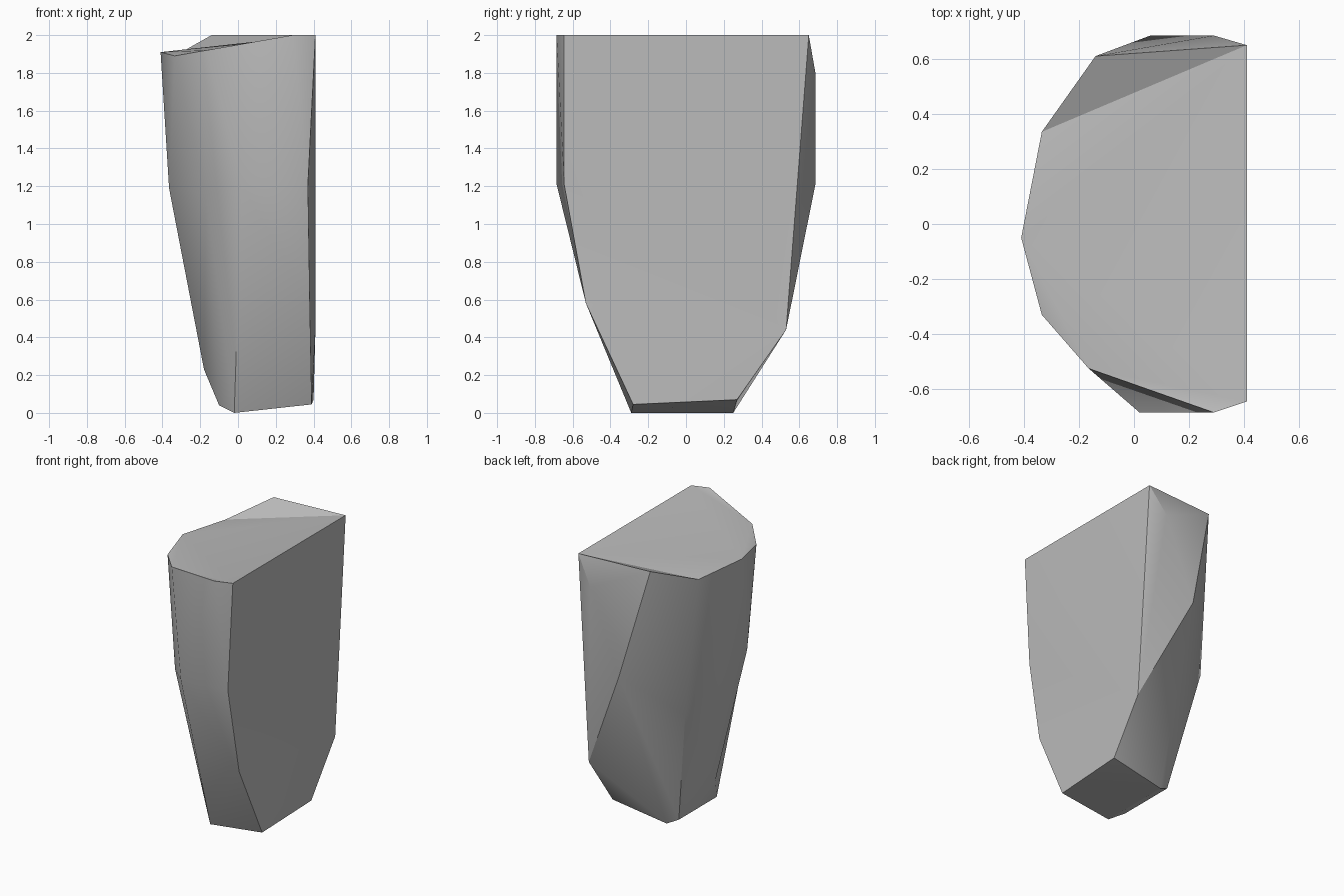
import bpy
import bmesh
import math
from mathutils import Vector

old = bpy.data.objects.get("Cube")
if old:
    bpy.data.objects.remove(old, do_unlink=True)

# Corners of the stone shard, each under one letter
corners = {
    # upper rim
    "a": (.41, .65, 2), "b": (-.14, .61, 2), "c": (-.335, .335, 1.89),
    "d": (-.41, -.05, 1.91), "e": (-.335, -.33, 1.89), "f": (-.165, -.525, 1.92),
    "g": (.29, -.685, 2), "h": (.41, -.645, 2),
    # shoulders and waist
    "k": (.29, .685, 1.8), "r": (.06, .685, 1.21), "t": (-.26, .38, .9),
    "v": (-.365, -.18, 1.19), "y": (-.17, -.48, 1.16), "z": (.02, -.685, 1.21),
    "i": (.37, -.645, 1.21), "j": (.38, -.53, .58), "p": (.41, .53, .44),
    "w": (-.18, -.08, .23),
    # foot
    "q": (.4, .27, .07), "s": (-.02, .25, 0), "u": (-.1, .225, .04),
    "x": (-.1, -.21, .04), "m": (-.02, -.29, 0), "l": (.39, -.28, .045),
}

# Ribs run from rim to foot, in order around the shard; a repeated letter
# lets neighbouring ribs share a corner
ribs = ["aappq", "akrrs", "bbrrs", "ccttu", "ddvwx",
        "eevwx", "ffyym", "ggzzm", "hhijl"]

CENTRE = Vector((0, 0, 1))


def unique(letters):
    return list(dict.fromkeys(letters))


def volume(tri):
    """Size of the wedge between the centre and a triangle."""
    a, b, c = (Vector(corners[n]) - CENTRE for n in tri)
    return abs(a.dot(b.cross(c)))


def split(quad):
    """Cut a quad along its outward diagonal."""
    names = unique(quad)
    if len(names) < 3:
        return []
    if len(names) == 3:
        return [names]
    a, b, c, d = names
    choices = [[(a, b, c), (a, c, d)], [(b, c, d), (b, d, a)]]
    return max(choices, key=lambda pair: sum(volume(t) for t in pair))


bm = bmesh.new()
verts = {name: bm.verts.new(co) for name, co in corners.items()}

# Facets between neighbouring ribs
for left, right in zip(ribs, ribs[1:] + ribs[:1]):
    for row in range(len(left) - 1):
        quad = left[row] + right[row] + right[row + 1] + left[row + 1]
        for tri in split(quad):
            bm.faces.new([verts[n] for n in tri])

# Top and bottom caps
caps = [bm.faces.new([verts[n] for n in unique(rib[end] for rib in ribs)])
        for end in (0, -1)]
bmesh.ops.triangulate(bm, faces=caps)
bmesh.ops.recalc_face_normals(bm, faces=bm.faces)

mesh = bpy.data.meshes.new("stone_shard")
bm.to_mesh(mesh)
bm.free()
shard = bpy.data.objects.new("stone_shard", mesh)
bpy.context.collection.objects.link(shard)

# Plain grey stone
grey = (.5, .5, .5, 1)
stone = bpy.data.materials.new("grey stone")
stone.use_nodes = True
stone.diffuse_color = grey
stone.node_tree.nodes["Principled BSDF"].inputs["Base Color"].default_value = grey
mesh.materials.append(stone)

# Soft shading across the shallow facets
bpy.ops.object.select_all(action="DESELECT")
shard.select_set(True)
bpy.context.view_layer.objects.active = shard
bpy.ops.object.shade_smooth_by_angle(angle=math.radians(30))
